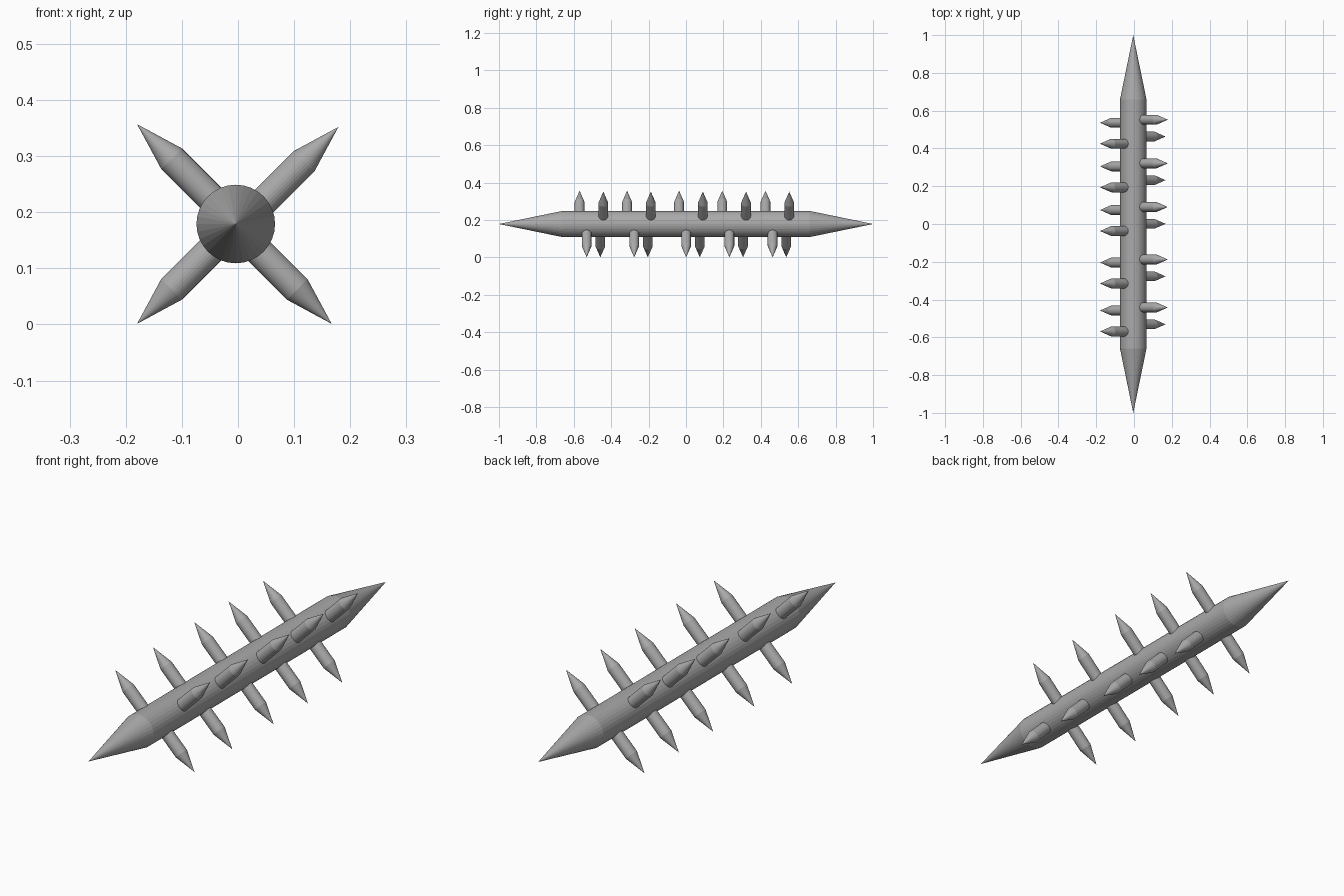
import bpy, bmesh
from mathutils import Vector, Matrix

if "Cube" in bpy.data.objects:
    bpy.data.objects.remove(bpy.data.objects["Cube"])

grey = bpy.data.materials.new("grey")
grey.diffuse_color = (0.4, 0.4, 0.4, 1)
grey.use_nodes = True
grey.node_tree.nodes["Principled BSDF"].inputs["Base Color"].default_value = grey.diffuse_color


def lathe(name, origin, direction, profile, sides=32):
    """Spin (distance, radius) pairs around an axis; zero radius makes a point."""
    bm = bmesh.new()
    rot = Vector(direction).to_track_quat('Z', 'Y').to_matrix().to_4x4()
    place = Matrix.Translation(origin) @ rot
    spun = [bm.verts.new((r, 0, d)) for d, r in profile]
    edges = [bm.edges.new(pair) for pair in zip(spun, spun[1:])]
    bmesh.ops.spin(bm, geom=spun + edges, cent=(0, 0, 0), axis=(0, 0, 1),
                   angle=6.283185307, steps=sides, use_merge=False)
    bmesh.ops.remove_doubles(bm, verts=bm.verts, dist=1e-5)
    bmesh.ops.recalc_face_normals(bm, faces=bm.faces)
    bm.transform(place)
    mesh = bpy.data.meshes.new(name)
    bm.to_mesh(mesh)
    bm.free()
    mesh.materials.append(grey)
    obj = bpy.data.objects.new(name, mesh)
    bpy.context.collection.objects.link(obj)


# Long shaft with a cone at each end
CX, CZ = -0.004, 0.179
lathe("shaft", (CX, 0, CZ), (0, 1, 0),
      [(-1, 0), (-0.66, 0.07), (0.66, 0.07), (1, 0)])

# Four rows of spikes: tip x, tip z, y of the rearmost spike
rows = {
    "upper_right": (0.179, 0.352, 0.552),
    "upper_left": (-0.180, 0.357, 0.425),
    "lower_right": (0.167, 0.001, 0.463),
    "lower_left": (-0.180, 0.001, 0.536),
}
steps = [0, 0.231, 0.462, 0.740, 0.994]
for row, (tx, tz, y0) in rows.items():
    sx = 1 if tx > 0 else -1
    sz = 1 if tz > CZ else -1
    out = Vector((sx, 0, sz)).normalized()
    for i, s in enumerate(steps):
        tip = Vector((tx, y0 - s, tz))
        # Drawn from the tip inward, ending inside the shaft
        lathe(f"{row}_spike_{i + 1}", tip, -out,
              [(0, 0), (0.087, 0.026), (0.215, 0.026), (0.215, 0)])
